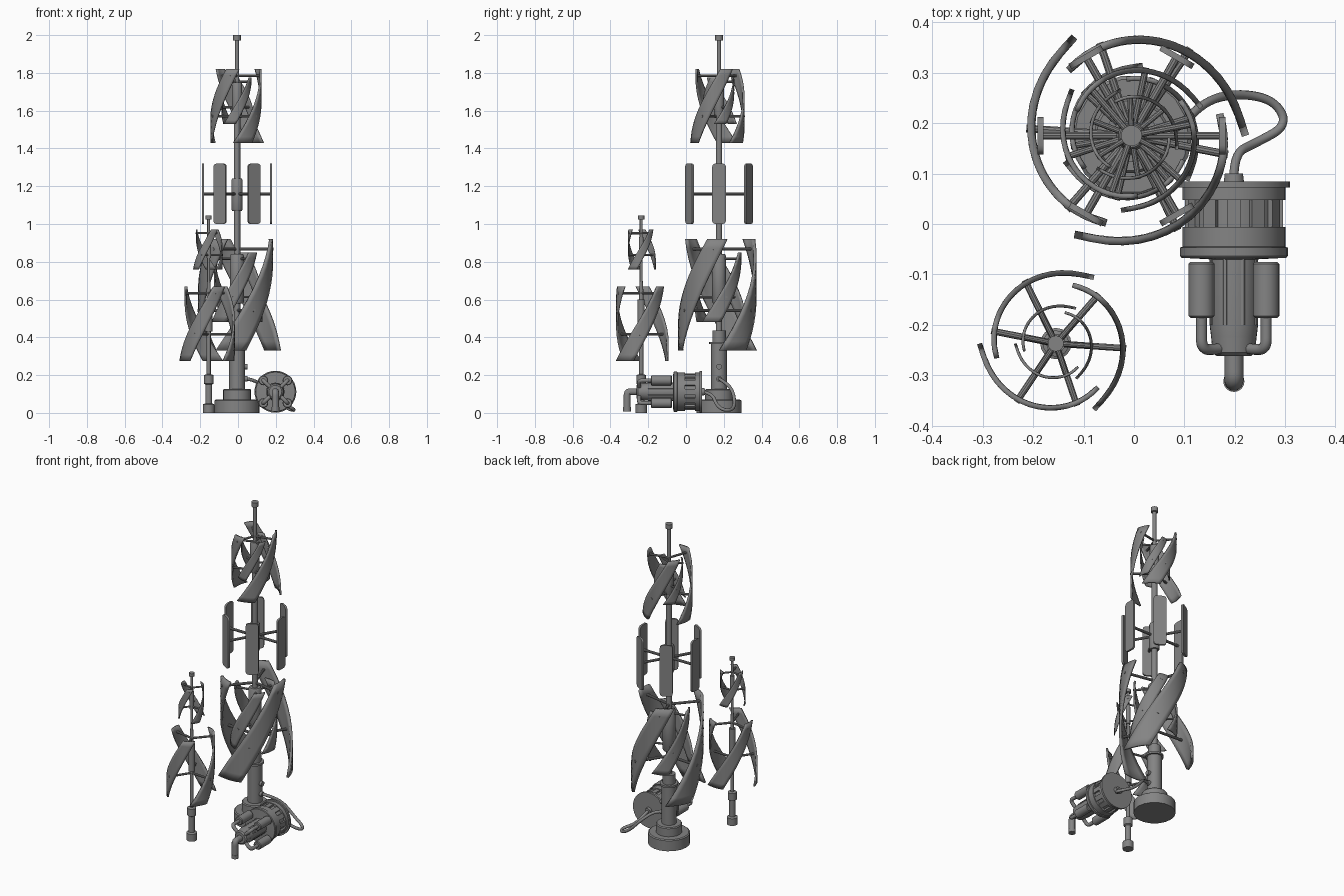
import bpy, bmesh, math
from mathutils import Vector, Matrix

old = bpy.data.objects.get("Cube")
if old:
    bpy.data.objects.remove(old, do_unlink=True)

grey = bpy.data.materials.new("plain grey metal")
grey.use_nodes = True
colour = (0.23, 0.23, 0.23, 1)
grey.diffuse_color = colour
grey.node_tree.nodes["Principled BSDF"].inputs["Base Color"].default_value = colour


def add_object(name, data):
    data.materials.append(grey)
    ob = bpy.data.objects.new(name, data)
    bpy.context.scene.collection.objects.link(ob)
    return ob


def finish(name, bm, angle=35):
    bmesh.ops.recalc_face_normals(bm, faces=bm.faces)
    me = bpy.data.meshes.new(name)
    bm.to_mesh(me)
    bm.free()
    me.shade_smooth()
    me.set_sharp_from_angle(angle=math.radians(angle))
    return add_object(name, me)


def lathe(name, profile, origin, axis=(0, 0, 1), sides=20):
    """Turn (radius, height) pairs around an axis through origin."""
    bm = bmesh.new()
    turn = Vector((0, 0, 1)).rotation_difference(Vector(axis)).to_matrix()
    rings = []
    for r, h in profile:
        ring = []
        for i in range(sides):
            a = math.tau * i / sides
            ring.append(bm.verts.new(Vector(origin) + turn @ Vector((r * math.cos(a), r * math.sin(a), h))))
        rings.append(ring)
    for low, high in zip(rings, rings[1:]):
        for i in range(sides):
            j = (i + 1) % sides
            bm.faces.new((low[i], low[j], high[j], high[i]))
    bm.faces.new(rings[0][::-1])
    bm.faces.new(rings[-1])
    return finish(name, bm)


def rod(name, start, end, radius, sides=10):
    d = Vector(end) - Vector(start)
    return lathe(name, [(radius, 0), (radius, d.length)], start, d.normalized(), sides)


def tube(name, points, radius):
    cu = bpy.data.curves.new(name, "CURVE")
    cu.dimensions = "3D"
    cu.bevel_depth = radius
    cu.bevel_resolution = 3
    cu.resolution_u = 6
    cu.use_fill_caps = True
    sp = cu.splines.new("NURBS")
    sp.points.add(len(points) - 1)
    for p, co in zip(sp.points, points):
        p.co = (*co, 1)
    sp.order_u = 3
    sp.use_endpoint_u = True
    return add_object(name, cu)


def polar(centre, r, degrees, z):
    a = math.radians(degrees)
    return Vector((centre[0] + r * math.cos(a), centre[1] + r * math.sin(a), z))


TWIST, CHORD, TIP_CHORD = 101, 43, 33


def helical_rotor(name, centre, z0, height, start, hub):
    """Three twisted blades, each held by an upper and a lower spoke."""
    s = height / 0.59

    def radius(sweep):
        return s * (0.226 - 0.046 * (sweep / (TWIST + TIP_CHORD)) ** 0.65)

    def chord(t):
        return CHORD + (TIP_CHORD - CHORD) * t

    rows, cols = 12, 5
    for k in range(3):
        first = start + 120 * k
        bm = bmesh.new()
        grid = []
        for v in range(rows + 1):
            t = v / rows
            line = []
            for u in range(cols + 1):
                sweep = TWIST * t + chord(t) * u / cols
                line.append(bm.verts.new(polar(centre, radius(sweep), first + sweep, z0 + height * t)))
            grid.append(line)
        for a, b in zip(grid, grid[1:]):
            for u in range(cols):
                bm.faces.new((a[u], a[u + 1], b[u + 1], b[u]))
        blade = finish(f"{name}_blade_{k + 1}", bm)
        thick = blade.modifiers.new("thickness", "SOLIDIFY")
        thick.thickness = 0.015 * s
        thick.offset = 0
        for label, t in (("lower", 0.36), ("upper", 0.91)):
            sweep = TWIST * t + chord(t) / 2
            z = z0 + height * t
            rod(f"{name}_{label}_spoke_{k + 1}", polar(centre, hub * 0.5, first + sweep, z),
                polar(centre, radius(sweep) + 0.009 * s, first + sweep, z), 0.004 + 0.004 * s)


# Main mast: stepped foot, column, pole, hubs and cap
main = (-0.005, 0.175)
lathe("main_foot", [(0.12, 0), (0.12, 0.065), (0.113, 0.07), (0.075, 0.07),
                    (0.075, 0.12), (0.07, 0.126), (0.042, 0.126)], (*main, 0), sides=18)
lathe("main_column", [(0.042, 0.12), (0.042, 0.364), (0.052, 0.364), (0.052, 0.376),
                      (0.036, 0.376), (0.036, 0.435), (0.016, 0.435)], (*main, 0))
lathe("main_pole", [(0.017, 0.43), (0.017, 1.56), (0.011, 1.75), (0.011, 1.975)], (*main, 0), sides=14)
lathe("main_cap", [(0.021, 1.972), (0.021, 2)], (*main, 0), sides=14)
for label, r, low, high in (("lower", 0.037, 0.58, 0.84), ("middle", 0.03, 1.07, 1.24),
                            ("upper", 0.027, 1.56, 1.75)):
    lathe(f"{label}_hub", [(r * 0.85, low), (r, low + 0.008), (r, high - 0.008), (r * 0.85, high)], (*main, 0))

# Lower and upper rotors, each with a smaller rotor nested inside
helical_rotor("lower_outer_rotor", main, 0.33, 0.59, 0, 0.03)
helical_rotor("lower_inner_rotor", main, 0.48, 0.37, 81, 0.03)
helical_rotor("upper_outer_rotor", main, 1.43, 0.39, 22, 0.02)
helical_rotor("upper_inner_rotor", main, 1.53, 0.245, 103, 0.02)

# Middle rotor: six upright paddles with rounded corners
for k in range(6):
    bm = bmesh.new()
    w, h, c = 0.037, 0.16, 0.018
    face = []
    for corner, (sx, sz) in enumerate(((1, 1), (-1, 1), (-1, -1), (1, -1))):
        for step in range(4):
            a = math.radians(90 * corner + 30 * step)
            face.append(bm.verts.new((-0.006, sx * (w - c) + c * math.cos(a), sz * (h - c) + c * math.sin(a))))
    made = bmesh.ops.extrude_face_region(bm, geom=[bm.faces.new(face)])
    bmesh.ops.translate(bm, vec=(0.012, 0, 0),
                        verts=[g for g in made["geom"] if isinstance(g, bmesh.types.BMVert)])
    place = Matrix.Translation(polar(main, 0.18, 60 * k, 1.16)) @ Matrix.Rotation(math.radians(60 * k), 4, "Z")
    bmesh.ops.transform(bm, matrix=place, verts=bm.verts)
    finish(f"paddle_{k + 1}", bm)
    rod(f"paddle_spoke_{k + 1}", polar(main, 0.01, 60 * k, 1.16), polar(main, 0.18, 60 * k, 1.16), 0.008)

# Small mast with two helical rotors
small = (-0.155, -0.237)
lathe("small_foot", [(0.031, 0), (0.031, 0.045), (0.018, 0.05), (0.018, 0.15), (0.026, 0.155),
                     (0.026, 0.2), (0.01, 0.205)], (*small, 0), sides=16)
lathe("small_pole", [(0.011, 0.2), (0.011, 0.65), (0.008, 0.7), (0.008, 1.03)], (*small, 0), sides=12)
lathe("small_cap", [(0.016, 1.025), (0.016, 1.045)], (*small, 0), sides=12)
for label, r, low, high in (("small_lower", 0.019, 0.43, 0.6), ("small_upper", 0.013, 0.82, 0.93)):
    lathe(f"{label}_hub", [(r, low), (r, high)], (*small, 0), sides=14)
helical_rotor("small_lower_rotor", small, 0.275, 0.395, 60, 0.015)
helical_rotor("small_upper_rotor", small, 0.76, 0.21, 60, 0.01)

# Generator lying on its side, turned along y
gx, gz = 0.198, 0.112
lathe("generator_body", [(0.045, -0.225), (0.048, -0.2), (0.048, -0.07), (0.104, -0.067), (0.107, -0.063),
                         (0.107, -0.047), (0.102, -0.045), (0.102, -0.006), (0.088, -0.006), (0.088, 0.048),
                         (0.102, 0.048), (0.102, 0.072), (0.111, 0.072), (0.111, 0.084), (0.02, 0.084),
                         (0.018, 0.1), (0.01, 0.1)], (gx, 0, gz), (0, 1, 0), 32)
lathe("manifold", [(0.034, -0.262), (0.042, -0.255), (0.045, -0.225)], (gx, 0, gz), (0, 1, 0), 20)
for k in range(12):
    bm = bmesh.new()
    bmesh.ops.create_cube(bm, size=1)
    place = (Matrix.Translation((gx, 0.021, gz)) @ Matrix.Rotation(math.tau * k / 12, 4, "Y")
             @ Matrix.Translation((0.09, 0, 0)) @ Matrix.Diagonal((0.014, 0.056, 0.028, 1)))
    bmesh.ops.transform(bm, matrix=place, verts=bm.verts)
    finish(f"drum_rib_{k + 1}", bm)
for k in range(8):
    a = math.tau * (k + 0.5) / 8
    x, z = gx + 0.045 * math.cos(a), gz + 0.045 * math.sin(a)
    rod(f"motor_rib_{k + 1}", (x, -0.2, z), (x, -0.065, z), 0.006, 6)

# Four canisters around the motor, each with a bent pipe to the manifold
for sx, side in ((-1, "right"), (1, "left")):
    for sz, level in ((-1, "lower"), (1, "upper")):
        x, z = gx + sx * 0.064, gz + sz * 0.06
        lathe(f"{level}_{side}_canister", [(0.022, -0.186), (0.026, -0.182), (0.026, -0.079), (0.022, -0.075)],
              (x, 0, z), (0, 1, 0), 16)
        tube(f"{level}_{side}_pipe", [(x, -0.18, z), (x, -0.21, z), (x, -0.247, z),
                                      (gx + sx * 0.04, -0.25, gz + sz * 0.035), (gx, -0.243, gz)], 0.011)

# Outlet pipe bending down to the ground
tube("outlet_pipe", [(gx, -0.25, gz), (gx, -0.28, gz), (gx, -0.312, gz), (gx, -0.312, 0.07),
                     (gx, -0.312, 0.012)], 0.019)
rod("outlet_collar", (gx, -0.312, 0.008), (gx, -0.312, 0.03), 0.021, 16)

# Cable from the generator back to the column, with its sockets
tube("cable", [(gx, 0.09, gz), (gx, 0.14, 0.1), (0.24, 0.16, 0.045), (0.305, 0.195, 0.015),
               (0.28, 0.245, 0.015), (0.21, 0.26, 0.05), (0.14, 0.245, 0.13),
               (0.08, 0.18, 0.18), (0.03, 0.175, 0.18)], 0.009)
for label, z in (("lower", 0.18), ("upper", 0.245)):
    rod(f"{label}_socket", (0.025, 0.175, z), (0.05, 0.175, z), 0.015, 14)
